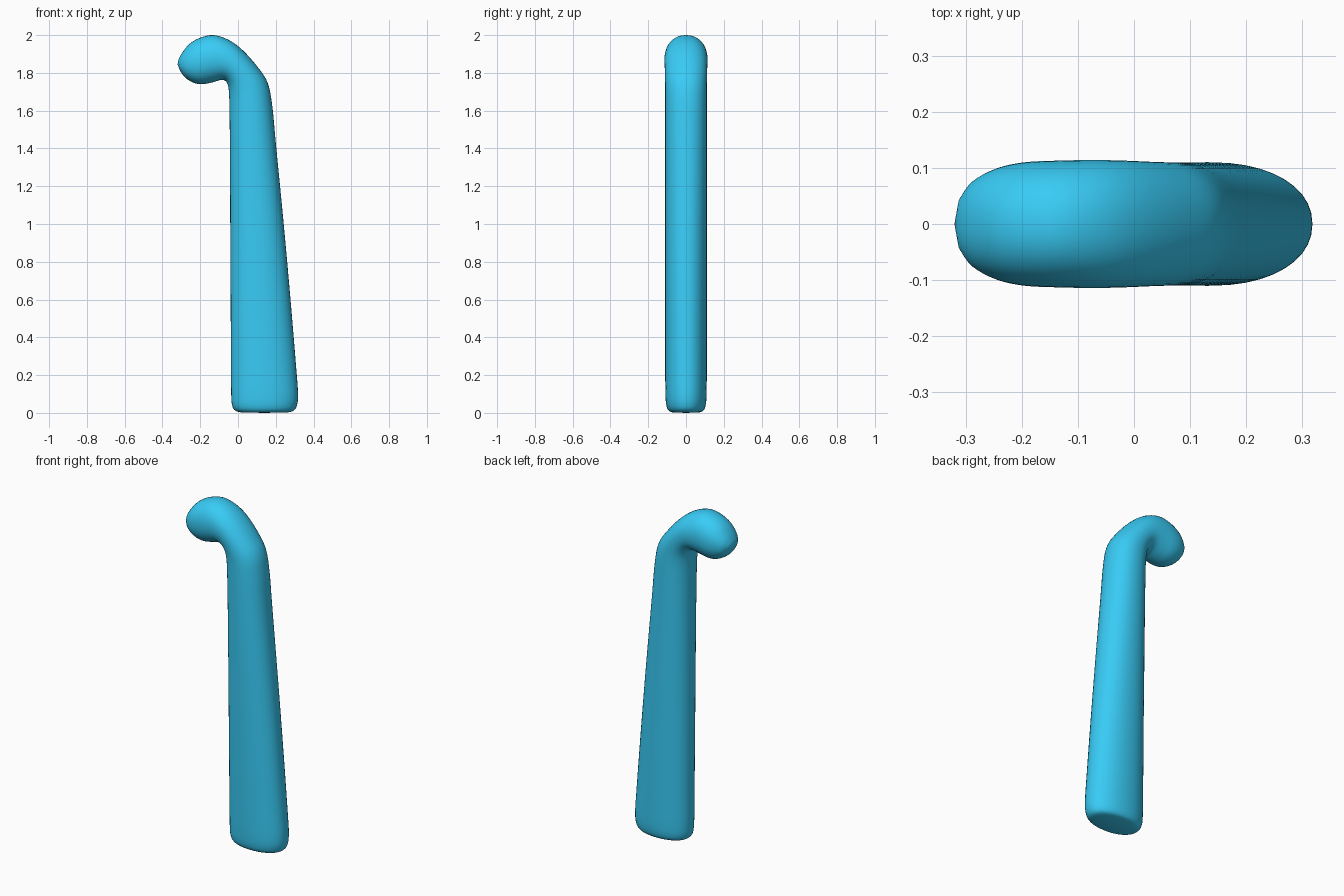
import bpy, bmesh, math
from mathutils import Vector

if "Cube" in bpy.data.objects:
    bpy.data.objects.remove(bpy.data.objects["Cube"])

SIDES, STEPS, POWER = 40, 4, 2.15

# Cross-sections from foot to tip: outer x, outer z, inner x, inner z, half width in y
ROWS = [
    (0.265, 0.003, 0.015, 0.003, 0.072),
    (0.295, 0.012, -0.015, 0.012, 0.092),
    (0.312, 0.04, -0.031, 0.04, 0.104),
    (0.318, 0.10, -0.036, 0.10, 0.109),
    (0.308, 0.24, -0.037, 0.24, 0.110),
    (0.278, 0.60, -0.039, 0.60, 0.110),
    (0.242, 1.00, -0.041, 1.00, 0.110),
    (0.201, 1.42, -0.043, 1.42, 0.110),
    (0.182, 1.62, -0.045, 1.60, 0.110),
    (0.158, 1.745, -0.047, 1.68, 0.110),
    (0.105, 1.83, -0.052, 1.73, 0.111),
    (0.025, 1.92, -0.066, 1.757, 0.113),
    (-0.05, 1.975, -0.092, 1.762, 0.114),
    (-0.13, 2.0, -0.135, 1.75, 0.113),
    (-0.20, 1.986, -0.19, 1.74, 0.110),
    (-0.255, 1.955, -0.235, 1.748, 0.099),
    (-0.295, 1.908, -0.28, 1.775, 0.076),
    (-0.315, 1.87, -0.307, 1.812, 0.044),
]


def catmull(a, b, c, d, t):
    return [0.5 * (2 * q + (r - p) * t + (2 * p - 5 * q + 4 * r - s) * t * t
                   + (3 * q - p - 3 * r + s) * t ** 3)
            for p, q, r, s in zip(a, b, c, d)]


def spow(v):
    return math.copysign(abs(v) ** (2 / POWER), v)


# Smoothly interpolated sections
sections = []
n = len(ROWS)
for i in range(n - 1):
    quad = [ROWS[min(max(k, 0), n - 1)] for k in range(i - 1, i + 3)]
    sections += [catmull(*quad, s / STEPS) for s in range(STEPS)]
sections.append(ROWS[-1])

# Loft of rounded rings along the hooked handle
bm = bmesh.new()
rings = []
for ox, oz, ix, iz, w in sections:
    outer, inner = Vector((ox, 0, oz)), Vector((ix, 0, iz))
    mid, half = (outer + inner) / 2, (outer - inner) / 2
    ring = []
    for k in range(SIDES):
        a = 2 * math.pi * k / SIDES
        ring.append(bm.verts.new(mid + half * spow(math.cos(a))
                                 + Vector((0, w * spow(math.sin(a)), 0))))
    rings.append(ring)
for r0, r1 in zip(rings, rings[1:]):
    for k in range(SIDES):
        j = (k + 1) % SIDES
        bm.faces.new((r0[k], r0[j], r1[j], r1[k]))

# Foot and tip caps
for ring, point in ((rings[0], (0.14, 0, 0)), (rings[-1], (-0.32, 0, 1.845))):
    centre = bm.verts.new(point)
    for k in range(SIDES):
        bm.faces.new((ring[k], ring[(k + 1) % SIDES], centre))
bmesh.ops.recalc_face_normals(bm, faces=bm.faces)
for f in bm.faces:
    f.smooth = True

mesh = bpy.data.meshes.new("hooked_handle")
bm.to_mesh(mesh)
bm.free()
handle = bpy.data.objects.new("hooked_handle", mesh)
bpy.context.collection.objects.link(handle)

# Blue material
blue = bpy.data.materials.new("blue")
blue.diffuse_color = (0.04, 0.6, 0.92, 1)
blue.use_nodes = True
blue.node_tree.nodes["Principled BSDF"].inputs["Base Color"].default_value = blue.diffuse_color
mesh.materials.append(blue)
